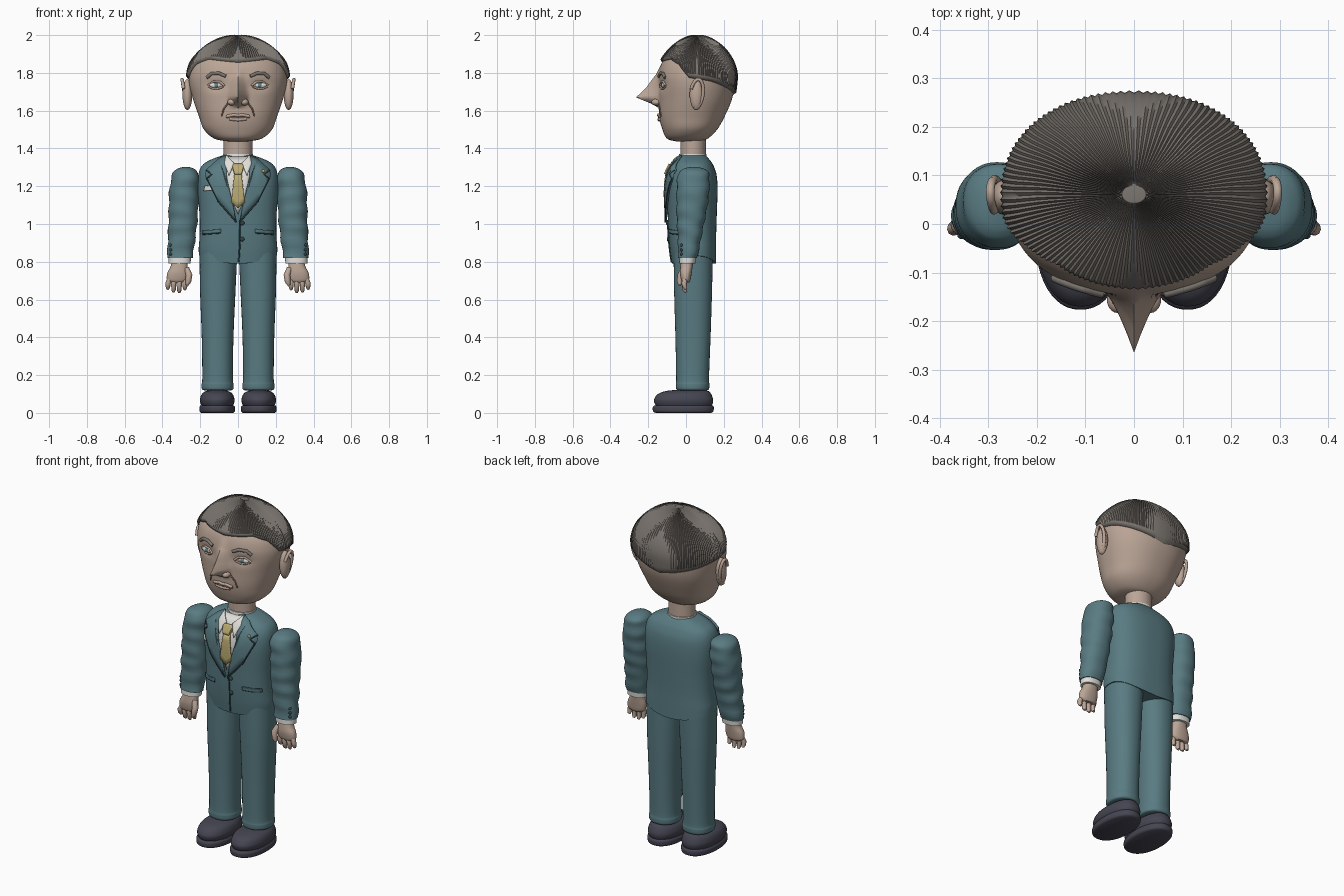
import bpy, bmesh, math
from mathutils import Vector

if "Cube" in bpy.data.objects:
    bpy.data.objects.remove(bpy.data.objects["Cube"])


def material(name, rgb):
    m = bpy.data.materials.new(name)
    m.diffuse_color = (*rgb, 1)
    m.use_nodes = True
    m.node_tree.nodes["Principled BSDF"].inputs["Base Color"].default_value = m.diffuse_color
    return m


SUIT = material("suit_teal", (.10, .20, .225))
SEAM = material("seam_dark", (.03, .06, .07))
SKIN = material("skin", (.50, .38, .31))
LIP = material("skin_dark", (.30, .20, .16))
HAIR = material("hair_grey", (.20, .18, .16))
SHOE = material("shoe_dark", (.06, .06, .085))
WHITE = material("shirt_white", (.75, .74, .70))
GOLD = material("tie_gold", (.50, .41, .17))
IRIS = material("iris", (.12, .25, .28))


# ---------- helpers ----------
def lerp(table, x):
    for (a, va), (b, vb) in zip(table, table[1:]):
        if x <= b:
            return va + (vb - va) * max(0, (x - a) / (b - a))
    return table[-1][1]


def smooth(secs, k=6):
    """Catmull-Rom through sections (z, centre x, half width, y front, y back)."""
    s, out = [secs[0]] + list(secs) + [secs[-1]], []
    for i in range(1, len(s) - 2):
        for j in range(k):
            t = j / k
            out.append(tuple(.5 * (2*b + (c-a)*t + (2*a-5*b+4*c-d)*t*t + (3*b-a-3*c+d)*t**3)
                             for a, b, c, d in zip(*s[i-1:i+3])))
    return out + [tuple(secs[-1])]


def ring_point(s, t, p):
    """Point of a superellipse ring; t = 0 is the front."""
    z, cx, w, yf, yb = s
    f = lambda v: math.copysign(abs(v) ** (2 / p), v)
    return Vector((cx + w * f(math.sin(t)), (yf + yb) / 2 - (yb - yf) / 2 * f(math.cos(t)), z))


def finish(name, bm, mat, angle=50):
    bmesh.ops.recalc_face_normals(bm, faces=bm.faces)
    me = bpy.data.meshes.new(name)
    bm.to_mesh(me)
    bm.free()
    me.shade_smooth()
    me.set_sharp_from_angle(angle=math.radians(angle))
    me.materials.append(mat)
    o = bpy.data.objects.new(name, me)
    bpy.context.collection.objects.link(o)
    return o


def skin_rings(name, rings, mat, angle=50):
    bm = bmesh.new()
    rows = [[bm.verts.new(p) for p in r] for r in rings]
    n = len(rows[0])
    for a, b in zip(rows, rows[1:]):
        for i in range(n):
            bm.faces.new((a[i], a[(i+1) % n], b[(i+1) % n], b[i]))
    bm.faces.new(rows[0])
    bm.faces.new(rows[-1])
    return finish(name, bm, mat, angle)


def loft(name, secs, mat, n=48, p=2.3, k=6, sx=1, fn=None):
    rings = [[ring_point(s, 2*math.pi*i/n, p) for i in range(n)] for s in smooth(secs, k)]
    for v in (v for r in rings for v in r):
        if fn:
            fn(v)
        v.x *= sx
    return skin_rings(name, rings, mat)


def at_z(dense, z):
    for a, b in zip(dense, dense[1:]):
        if z <= b[0]:
            t = max(0, (z - a[0]) / (b[0] - a[0]))
            return tuple(u + (v - u) * t for u, v in zip(a, b))
    return dense[-1]


def front_y(dense, p, x, z):
    _, _, w, yf, yb = at_z(dense, z)
    t = min(abs(x) / w, .99)
    return (yf + yb) / 2 - (yb - yf) / 2 * (1 - t ** p) ** (1 / p)


def ellipsoid(name, c, r, mat):
    bm = bmesh.new()
    bmesh.ops.create_uvsphere(bm, u_segments=20, v_segments=12, radius=1)
    for v in bm.verts:
        v.co = Vector(c) + Vector(a * b for a, b in zip(v.co, r))
    return finish(name, bm, mat)


def tube(name, pts, r, mat, radii=None):
    cu = bpy.data.curves.new(name, 'CURVE')
    cu.dimensions, cu.bevel_depth, cu.bevel_resolution, cu.use_fill_caps = '3D', r, 3, True
    sp = cu.splines.new('POLY')
    sp.points.add(len(pts) - 1)
    for i, q in enumerate(pts):
        sp.points[i].co = (*q, 1)
        sp.points[i].radius = radii[i] if radii else 1
    cu.materials.append(mat)
    o = bpy.data.objects.new(name, cu)
    bpy.context.collection.objects.link(o)


def line(name, pts, r, mat, surf, sx=1):
    """Thin tube drawn on a front surface through (x, z) points."""
    path = [Vector(a).lerp(Vector(b), i/5) for a, b in zip(pts, pts[1:]) for i in range(5)] + [Vector(pts[-1])]
    tube(name, [(sx*q[0], surf(q[0], q[1]) - r*.3, q[1]) for q in path], r, mat)


def patch(name, pts, off, mat, surf, sx=1, thick=.008):
    """Cloth plate laid on a front surface from an (x, z) outline."""
    bm = bmesh.new()
    bm.faces.new([bm.verts.new((x, 0, z)) for x, z in pts])
    bmesh.ops.triangulate(bm, faces=bm.faces)
    bmesh.ops.subdivide_edges(bm, edges=bm.edges, cuts=4, use_grid_fill=True)
    for v in bm.verts:
        v.co.y = surf(v.co.x, v.co.z) - off
        v.co.x *= sx
    o = finish(name, bm, mat)
    m = o.modifiers.new("thickness", 'SOLIDIFY')
    m.thickness, m.offset = thick, 0


# ---------- head ----------
HEAD = [(1.437, 0, .05, -.05, .07), (1.452, 0, .125, -.10, .115), (1.50, 0, .18, -.125, .165),
        (1.57, 0, .207, -.142, .205), (1.66, 0, .238, -.145, .243), (1.74, 0, .258, -.147, .257),
        (1.80, 0, .259, -.143, .259), (1.86, 0, .238, -.125, .24), (1.92, 0, .183, -.08, .20),
        (1.96, 0, .123, -.03, .15), (1.98, 0, .07, .01, .11), (1.988, 0, .02, .045, .075)]
head_dense = smooth(HEAD, 8)


def relief(x, z):
    h = lerp([(1.615, 0), (1.64, .045), (1.67, .12), (1.72, .065), (1.79, .015), (1.84, 0)], z)
    wd = lerp([(1.62, .062), (1.68, .06), (1.79, .04)], z)
    socket = .012 * math.exp(-((abs(x) - .115) / .05) ** 2 - ((z - 1.735) / .03) ** 2)
    return socket - h * max(0, 1 - abs(x) / wd) ** 1.4


def sculpt(v):
    if v.y < .03:
        v.y += relief(v.x, v.z)


face = lambda x, z: front_y(head_dense, 2.2, x, z) + relief(x, z)
loft("head", HEAD, SKIN, n=144, p=2.2, k=8, fn=sculpt)
loft("neck", [(1.33, 0, .076, -.03, .105), (1.47, 0, .076, -.03, .105)], SKIN, p=2, k=1)

# hair cap with combed strands
HAIRLINE = [(0, 1.855), (40, 1.872), (62, 1.845), (80, 1.775), (110, 1.755), (180, 1.68)]
N, ROWS, rings = 240, 24, []
for r in range(ROWS + 1):
    u, row = r / ROWS, []
    for i in range(N):
        t = 2 * math.pi * i / N
        deg = min(i, N - i) * 360 / N
        z0 = lerp(HAIRLINE, deg)
        z = z0 + (1.988 - z0) * math.sin(u * math.pi / 2)
        ridge = (.003 if i % 2 else -.002) * (1 if u < .93 else 0)
        off = 0 if r == 0 else .012 + ridge
        q = ring_point(at_z(head_dense, z), t, 2.2)
        d = (q - Vector((0, .06, 1.75))).normalized()
        row.append(q + d * off)
    rings.append(row)
skin_rings("hair", rings, HAIR, 70)

for s, side in ((-1, "left"), (1, "right")):
    # ears
    ellipsoid(f"{side}_ear", (s*.268, .055, 1.685), (.026, .036, .082), SKIN)
    rim = [(s*(.284 + .012*math.sin(a)), .057 + .034*math.cos(a) + .008*math.sin(a), 1.69 + .076*math.sin(a))
           for a in [math.radians(-100 + 20*i) for i in range(14)]]
    tube(f"{side}_ear_rim", rim, .009, SKIN)
    # eyes, lids and brows
    ellipsoid(f"{side}_eye", (s*.115, face(.115, 1.735), 1.735), (.036, .010, .015), WHITE)
    ellipsoid(f"{side}_iris", (s*.115, face(.115, 1.735) - .006, 1.735), (.012, .007, .012), IRIS)
    line(f"{side}_upper_lid", [(.072, 1.732), (.095, 1.752), (.13, 1.753), (.16, 1.732)], .006, SKIN, face, s)
    line(f"{side}_lower_lid", [(.078, 1.727), (.105, 1.716), (.13, 1.716), (.157, 1.728)], .005, SKIN, face, s)
    line(f"{side}_brow", [(.065, 1.782), (.10, 1.798), (.14, 1.796), (.165, 1.775)], .009, HAIR, face, s)
    # nostril and cheek fold
    ellipsoid(f"{side}_nostril", (s*.034, -.155, 1.645), (.022, .028, .018), SKIN)
    line(f"{side}_cheek_fold", [(.052, 1.64), (.075, 1.61), (.088, 1.57)], .004, LIP, face, s)
line("upper_lip", [(-.06, 1.57), (-.02, 1.578), (0, 1.574), (.02, 1.578), (.06, 1.57)], .008, SKIN, face)
line("lower_lip", [(-.045, 1.557), (0, 1.552), (.045, 1.557)], .009, SKIN, face)
line("mouth_line", [(-.062, 1.567), (0, 1.565), (.062, 1.567)], .006, LIP, face)

# ---------- jacket ----------
TORSO = [(.79, 0, .207, -.075, .16), (.86, 0, .208, -.085, .16), (.95, 0, .203, -.093, .16),
         (1.05, 0, .204, -.097, .163), (1.18, 0, .213, -.10, .167), (1.26, 0, .21, -.092, .162),
         (1.31, 0, .19, -.07, .145), (1.34, 0, .145, -.05, .125), (1.362, 0, .085, -.03, .105)]
torso_dense = smooth(TORSO, 6)
chest = lambda x, z: front_y(torso_dense, 2.5, x, z)


def hem(v):
    if v.z < .9:
        v.z += .04 * (v.x / .2) ** 2 * (.9 - v.z) / .11


loft("jacket_body", TORSO, SUIT, n=64, p=2.5, fn=hem)
loft("shirt_collar_band", [(1.34, 0, .082, -.04, .11), (1.37, 0, .08, -.036, .109)], WHITE, p=2, k=1)
patch("shirt_front", [(0, 1.05), (.06, 1.2), (.075, 1.355), (-.075, 1.355), (-.06, 1.2)], .003, WHITE, chest)
patch("tie", [(0, 1.085), (.036, 1.115), (.019, 1.265), (-.019, 1.265), (-.036, 1.115)], .012, GOLD, chest, thick=.012)
patch("tie_knot", [(.018, 1.262), (.03, 1.30), (.022, 1.315), (-.022, 1.315), (-.03, 1.30), (-.018, 1.262)],
      .016, GOLD, chest, thick=.018)
line("jacket_front_seam", [(.008, 1.02), (.01, .9), (.004, .80)], .004, SEAM, chest)
for z in (1.005, .92):
    ellipsoid("jacket_button", (.022, chest(.02, z) - .004, z), (.012, .007, .012), SEAM)
LAPEL = [(.065, 1.362), (.10, 1.345), (.168, 1.285), (.138, 1.262), (.165, 1.24), (.105, 1.12), (.008, 1.01),
         (.03, 1.12), (.06, 1.24)]
for s, side in ((-1, "left"), (1, "right")):
    patch(f"{side}_lapel", LAPEL, .010, SUIT, chest, s, .012)
    line(f"{side}_lapel_edge", LAPEL[2:7], .004, SEAM, lambda x, z: chest(x, z) - .013, s)
    patch(f"{side}_shirt_collar", [(.02, 1.32), (.062, 1.365), (.072, 1.32), (.048, 1.255)], .014, WHITE, chest, s)
    patch(f"{side}_pocket_flap", [(.09, .973), (.185, .965), (.185, .948), (.09, .955)], .004, SUIT, chest, s)
    line(f"{side}_pocket_seam", [(.09, .953), (.185, .946)], .004, SEAM, chest, s)
patch("pocket_square", [(.125, 1.18), (.18, 1.175), (.172, 1.205), (.155, 1.20), (.142, 1.225)], .008, WHITE, chest, -1)
ellipsoid("lapel_pin", (.135, chest(.135, 1.275) - .02, 1.28), (.009, .006, .009), GOLD)


# ---------- limbs ----------
def wrinkles(v):
    v.y += .003 * math.sin(v.z * 75)
    v.x += .003 * math.sin(v.z * 60 + v.y * 20)


for s, side in ((-1, "left"), (1, "right")):
    loft(f"{side}_sleeve", [(.82, .308, .067, -.04, .06), (.95, .296, .074, -.045, .085), (1.05, .29, .077, -.05, .105),
         (1.17, .286, .078, -.05, .123), (1.26, .278, .070, -.043, .123), (1.29, .276, .048, -.02, .10),
         (1.302, .276, .015, .025, .06)], SUIT, p=2.2, sx=s, fn=wrinkles)
    loft(f"{side}_shirt_cuff", [(.79, .309, .058, -.036, .05), (.84, .308, .06, -.035, .055)], WHITE, k=1, sx=s)
    for i in range(3):
        ellipsoid(f"{side}_cuff_button", (s*.355, -.022, .84 + .024*i), (.009, .009, .009), SEAM)
    loft(f"{side}_palm", [(.69, .322, .035, -.018, .018), (.705, .322, .054, -.026, .024), (.74, .318, .056, -.032, .03),
         (.775, .312, .045, -.03, .035), (.81, .309, .04, -.025, .04)], SKIN, n=28, sx=s)
    for i, tip in enumerate((.652, .638, .64, .655)):
        x = .281 + .026 * i
        tube(f"{side}_finger", [(s*x, -.004, .715), (s*(x+.004*i), -.01, .685), (s*(x+.004*i), -.006, tip+.012),
             (s*(x+.004*i), .001, tip)], .0135, SKIN, (1, 1.05, .9, .5))
    tube(f"{side}_thumb", [(s*.272, -.012, .765), (s*.259, -.028, .73), (s*.263, -.034, .695), (s*.27, -.033, .676)],
         .016, SKIN, (.9, 1.1, .95, .5))
    # trousers and shoes
    loft(f"{side}_trouser_leg", [(.118, .108, .06, -.03, .10), (.124, .108, .082, -.05, .12), (.15, .108, .085, -.054, .124),
         (.19, .108, .081, -.052, .122), (.40, .108, .084, -.056, .13), (.65, .107, .094, -.063, .138),
         (.88, .103, .101, -.066, .142)], SUIT, p=2.2, sx=s)
    loft(f"{side}_shoe_sole", [(0, .11, .084, -.16, .135), (.008, .11, .093, -.174, .145), (.03, .11, .094, -.176, .147),
         (.04, .11, .088, -.168, .14)], SHOE, p=2.2, sx=s)
    loft(f"{side}_shoe_upper", [(.035, .11, .082, -.158, .135), (.055, .11, .09, -.168, .143), (.075, .11, .091, -.168, .143),
         (.10, .11, .081, -.148, .133), (.115, .11, .06, -.11, .12), (.122, .11, .03, -.05, .09)], SHOE, p=2.2, sx=s)
